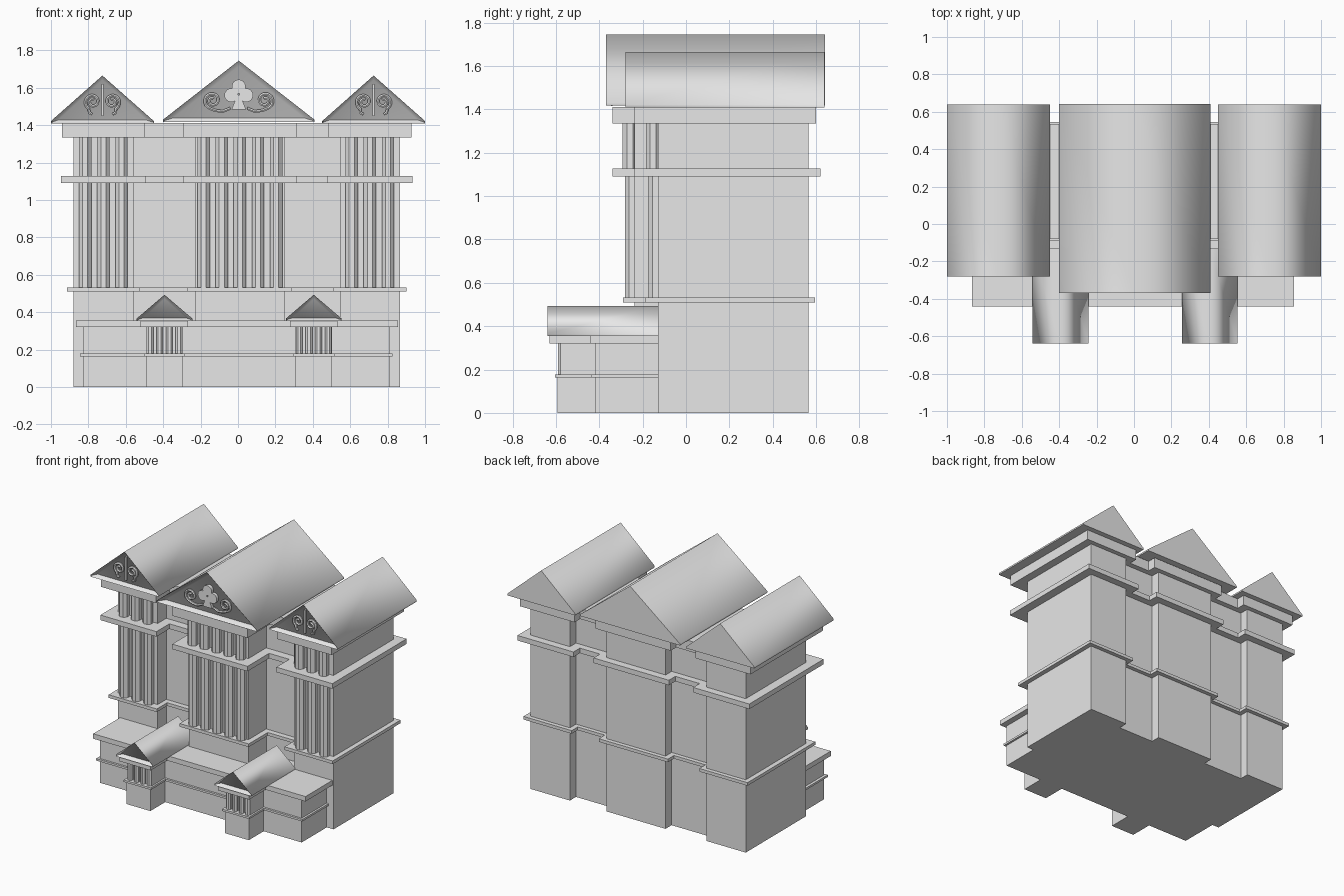
import bpy, bmesh, math
from mathutils import Vector

if "Cube" in bpy.data.objects:
    bpy.data.objects.remove(bpy.data.objects["Cube"])

stone = bpy.data.materials.new("grey stone")
stone.use_nodes = True
stone.diffuse_color = (0.8, 0.8, 0.8, 1)
stone.node_tree.nodes["Principled BSDF"].inputs["Base Color"].default_value = (0.8, 0.8, 0.8, 1)


def finish(name, bm):
    bmesh.ops.recalc_face_normals(bm, faces=bm.faces)
    mesh = bpy.data.meshes.new(name)
    bm.to_mesh(mesh)
    bm.free()
    mesh.materials.append(stone)
    ob = bpy.data.objects.new(name, mesh)
    bpy.context.collection.objects.link(ob)
    return ob


def smooth(ob, degrees):
    bpy.ops.object.select_all(action='DESELECT')
    ob.select_set(True)
    bpy.context.view_layer.objects.active = ob
    bpy.ops.object.shade_smooth_by_angle(angle=math.radians(degrees))


def box(name, x, y, z):
    """Box from (low, high) ranges."""
    bm = bmesh.new()
    bmesh.ops.create_cube(bm, size=1)
    for v in bm.verts:
        v.co = Vector([r[0] if c < 0 else r[1] for c, r in zip(v.co, (x, y, z))])
    return finish(name, bm)


def around(cx, half):
    return (cx - half, cx + half)


def columns(name, cx, y, z, count, pitch, width):
    """Row of eight-sided columns, flat side forward."""
    bm = bmesh.new()
    radius = width / 2 / math.cos(math.pi / 8)
    for i in range(count):
        x = cx + (i - (count - 1) / 2) * pitch
        ring = [bm.verts.new((x + radius * math.cos(a), y + radius * math.sin(a), z[0]))
                for a in [math.pi / 8 + k * math.pi / 4 for k in range(8)]]
        face = bm.faces.new(ring)
        top = bmesh.ops.extrude_face_region(bm, geom=[face])["geom"]
        for v in top:
            if isinstance(v, bmesh.types.BMVert):
                v.co.z = z[1]
    return finish(name, bm)


def gable_roof(name, cx, half, y, z, border):
    """Gabled prism with a sunken panel in its front pediment."""
    lip = z[0] + 0.012
    profile = [(-half, z[0]), (half, z[0]), (half, lip), (0, z[1]), (-half, lip)]
    bm = bmesh.new()
    front = bm.faces.new([bm.verts.new((cx + px, y[0], pz)) for px, pz in profile])
    back = [bm.verts.new((cx + px, y[1], pz)) for px, pz in profile]
    ring = list(front.verts)
    for i in range(5):
        j = (i + 1) % 5
        bm.faces.new((ring[i], back[i], back[j], ring[j]))
    bm.faces.new(back[::-1])
    bmesh.ops.recalc_face_normals(bm, faces=bm.faces)
    if border:
        bmesh.ops.inset_region(bm, faces=[front], thickness=border)
        bmesh.ops.translate(bm, verts=front.verts, vec=(0, 0.03, 0))
    ob = finish(name, bm)
    smooth(ob, 85)
    return ob


def tube(name, points, radius):
    """Carved moulding swept along a path."""
    curve = bpy.data.curves.new(name, 'CURVE')
    curve.dimensions = '3D'
    curve.bevel_depth = radius
    curve.bevel_resolution = 1
    curve.use_fill_caps = True
    spline = curve.splines.new('POLY')
    spline.points.add(len(points) - 1)
    for p, co in zip(spline.points, points):
        p.co = (*co, 1)
    curve.materials.append(stone)
    ob = bpy.data.objects.new(name, curve)
    bpy.context.collection.objects.link(ob)
    bpy.ops.object.select_all(action='DESELECT')
    ob.select_set(True)
    bpy.context.view_layer.objects.active = ob
    bpy.ops.object.convert(target='MESH')
    smooth(bpy.context.object, 50)


def scroll(name, cx, side, dx, y, z, size, tail):
    """Spiral ending in a sweeping tail; side mirrors it."""
    path = []
    for i in range(25):
        t = i / 24
        a = math.radians(480 - 540 * t)
        r = size * (0.25 + 0.75 * t)
        path.append((dx + r * math.cos(a), z + r * math.sin(a)))
    path += tail
    tube(name, [(cx + side * px, y, pz) for px, pz in path], 0.009)


# Tower sections: name, centre, body half width, front, cornice/belt/sill half widths, overhang fronts
TOP, BELT, SILL = (1.335, 1.412), (1.09, 1.127), (0.51, 0.533)
towers = [
    ("right_tower", -0.72, 0.16, -0.13, (0.222, 0.227, 0.195), (-0.24, -0.24, -0.19), 3),
    ("left_tower", 0.705, 0.16, -0.13, (0.222, 0.227, 0.195), (-0.24, -0.24, -0.19), 3),
    ("centre_tower", 0.01, 0.24, -0.237, (0.305, 0.305, 0.28), (-0.34, -0.34, -0.29), 5),
]
for name, cx, half, front, widths, fronts, count in towers:
    box(name + "_body", around(cx, half), (front, 0.565), (0, TOP[0]))
    for part, w, f, z, back in zip(("cornice", "belt", "sill"), widths, fronts,
                                   (TOP, BELT, SILL), (0.6, 0.62, 0.595)):
        box(f"{name}_{part}", around(cx, w), (f, back), z)
    columns(name + "_tall_columns", cx, front - 0.012, (SILL[1], BELT[0]), count, 0.097, 0.066)
    columns(name + "_short_columns", cx, front - 0.022, (BELT[1], TOP[0]), count, 0.097, 0.066)

# Recessed links between the towers
for name, x in (("right_link", (-0.6, -0.2)), ("left_link", (0.2, 0.6))):
    box(name + "_body", x, (-0.03, 0.495), (0, TOP[0]))
    for part, z, over in (("cornice", TOP, 0.04), ("belt", BELT, 0.05), ("sill", SILL, 0.03)):
        box(f"{name}_{part}", x, (-0.04 - over, 0.495 + over), z)

# Main roofs
gable_roof("centre_roof", 0.004, 0.404, (-0.37, 0.642), (1.418, 1.745), 0.03)
for name, cx in (("right_roof", -0.725), ("left_roof", 0.725)):
    gable_roof(name, cx, 0.275, (-0.28, 0.64), (1.41, 1.665), 0.024)

# Pediment scrolls
for side in (-1, 1):
    scroll("centre_scroll", 0.004, side, 0.14, -0.352, 1.532, 0.045,
           [(0.125, 1.478), (0.085, 1.473), (0.045, 1.49)])
    for name, cx in (("right_roof", -0.725), ("left_roof", 0.725)):
        scroll(name + "_scroll", cx, side, 0.052, -0.262, 1.525, 0.042,
               [(0.07, 1.465), (0.055, 1.458)])
for name, cx in (("right_roof", -0.725), ("left_roof", 0.725)):
    box(name + "_ornament_stem", around(cx, 0.006), (-0.27, -0.24), (1.45, 1.62))

# Trefoil with flared stem
for dx, z in ((0, 1.607), (-0.04, 1.56), (0.04, 1.56)):
    bm = bmesh.new()
    bmesh.ops.create_cone(bm, cap_ends=True, segments=16, radius1=0.037, radius2=0.037, depth=0.024)
    for v in bm.verts:
        v.co = Vector((0.004 + dx + v.co.x, -0.35 + v.co.z, z + v.co.y))
    smooth(finish("trefoil_lobe", bm), 40)
bm = bmesh.new()
stem = bm.faces.new([bm.verts.new((0.004 + x, -0.362, z))
                     for x, z in ((-0.038, 1.485), (0.038, 1.485), (0.008, 1.56), (-0.008, 1.56))])
new = bmesh.ops.extrude_face_region(bm, geom=[stem])["geom"]
bmesh.ops.translate(bm, verts=[g for g in new if isinstance(g, bmesh.types.BMVert)], vec=(0, 0.026, 0))
finish("trefoil_stem", bm)

# Low front wing
box("front_wing", (-0.825, 0.81), (-0.42, 0), (0, 0.325))
box("front_wing_band", (-0.845, 0.825), (-0.435, -0.05), (0.163, 0.178))
box("front_wing_cornice", (-0.865, 0.855), (-0.44, -0.03), (0.32, 0.356))

# Entrance porches
for name, cx in (("right_porch", -0.393), ("left_porch", 0.405)):
    box(name + "_base", around(cx, 0.097), (-0.592, -0.4), (0, 0.165))
    box(name + "_band", around(cx, 0.11), (-0.605, -0.4), (0.163, 0.178))
    box(name + "_wall", around(cx, 0.097), (-0.565, -0.4), (0.178, 0.325))
    columns(name + "_columns", cx, -0.572, (0.178, 0.32), 4, 0.052, 0.036)
    box(name + "_cornice", around(cx, 0.127), (-0.63, -0.4), (0.32, 0.356))
    gable_roof(name + "_roof", cx, 0.149, (-0.64, -0.13), (0.354, 0.493), 0.022)
